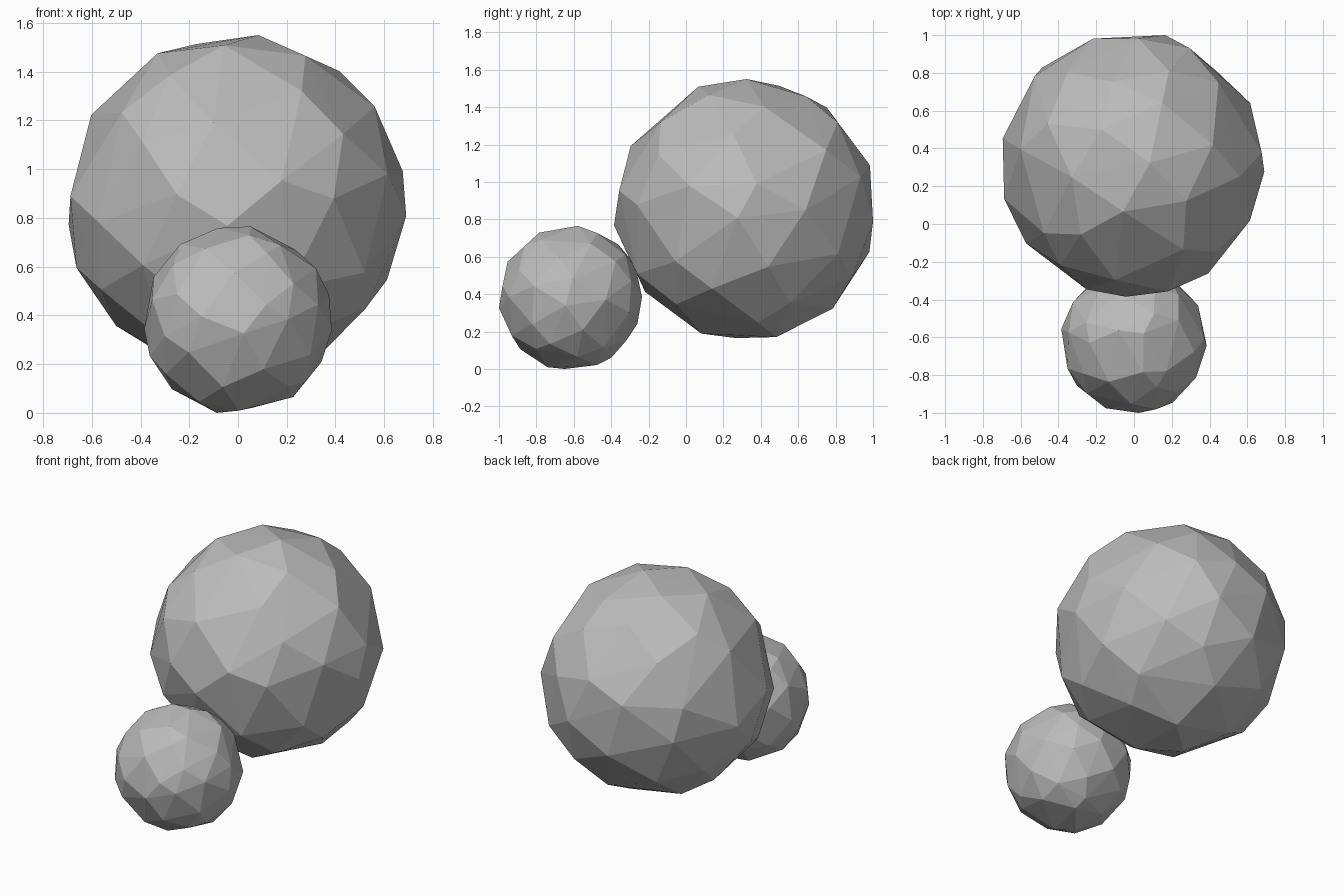
import bpy, bmesh, math, random
from mathutils import Vector

cube = bpy.data.objects.get("Cube")
if cube:
    bpy.data.objects.remove(cube)

# One plain grey for both stones
grey = bpy.data.materials.new("stone grey")
grey.use_nodes = True
colour = (0.5, 0.5, 0.5, 1)
grey.diffuse_color = colour
grey.node_tree.nodes["Principled BSDF"].inputs["Base Color"].default_value = colour


def faceted_ball(name, low, high, seed, count=60):
    """Irregular faceted ball: hull of loosely spread points, fitted to a box."""
    rng = random.Random(seed)
    low, high = Vector(low), Vector(high)
    bm = bmesh.new()
    golden = math.pi * (3 - math.sqrt(5))
    for i in range(count):
        z = 1 - 2 * (i + 0.5) / count
        r = math.sqrt(1 - z * z)
        p = Vector((r * math.cos(i * golden), r * math.sin(i * golden), z))
        p += Vector([rng.uniform(-0.1, 0.1) for _ in range(3)])
        bm.verts.new(p.normalized())
    bmesh.ops.convex_hull(bm, input=bm.verts[:])

    # Fit the hull to the wanted extents
    for axis in range(3):
        values = [v.co[axis] for v in bm.verts]
        start, span = min(values), max(values) - min(values)
        for v in bm.verts:
            t = (v.co[axis] - start) / span
            v.co[axis] = low[axis] + t * (high[axis] - low[axis])
    bmesh.ops.recalc_face_normals(bm, faces=bm.faces[:])

    mesh = bpy.data.meshes.new(name)
    bm.to_mesh(mesh)
    bm.free()
    mesh.materials.append(grey)
    obj = bpy.data.objects.new(name, mesh)
    bpy.context.collection.objects.link(obj)
    return obj


# Large ball behind, small ball in front and lower
faceted_ball("large_ball", (-0.695, -0.385, 0.165), (0.69, 1.0, 1.55), seed=3)
faceted_ball("small_ball", (-0.385, -1.0, 0.0), (0.385, -0.235, 0.765), seed=8)
